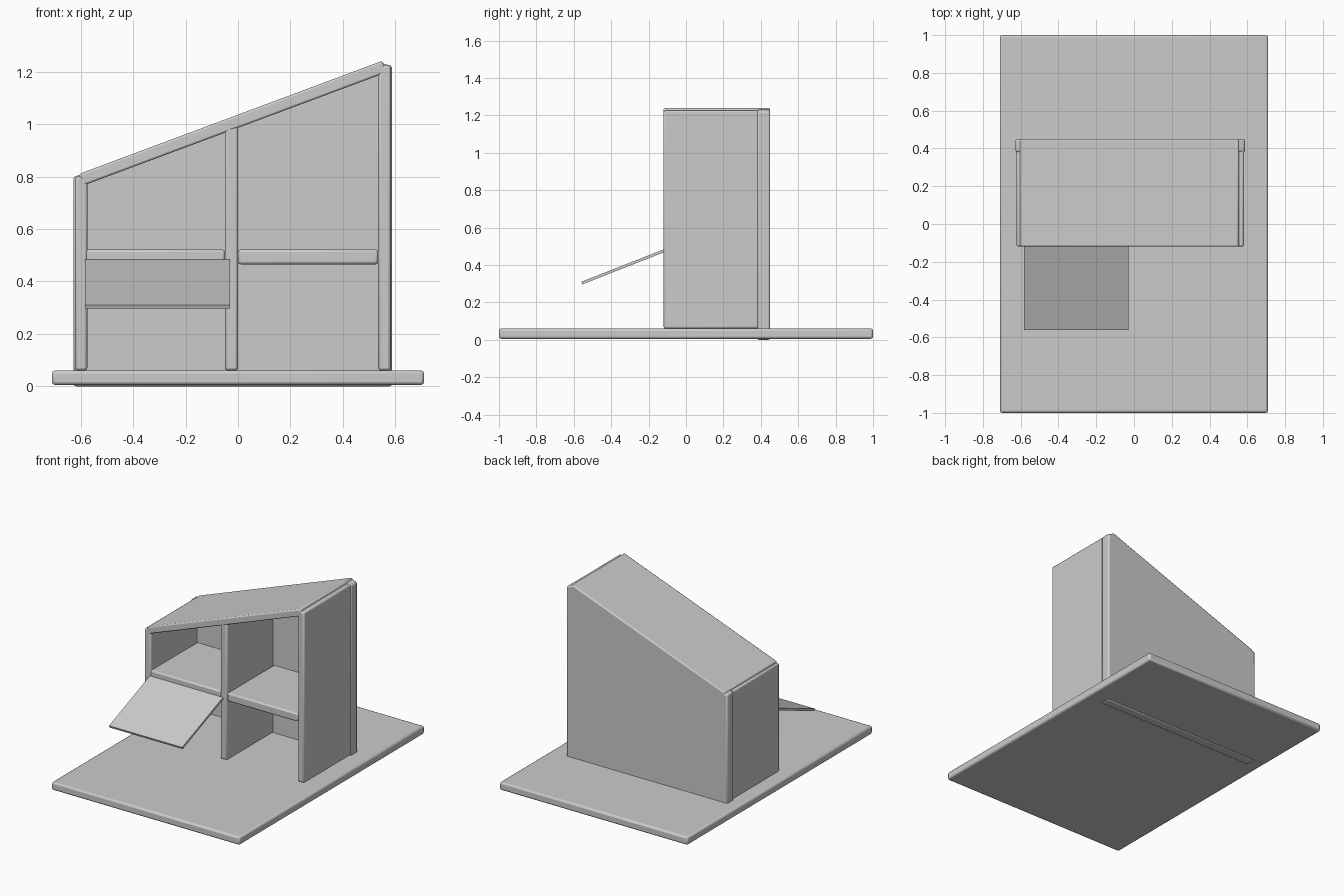
import bpy, bmesh, math

if "Cube" in bpy.data.objects:
    bpy.data.objects.remove(bpy.data.objects["Cube"])

SLOPE = 0.373          # roof rise per unit x
RIDGE = 1.036          # roof top height at x = 0
FRONT, BACK = -0.12, 0.45


def finish(name, bm, bevel):
    bmesh.ops.recalc_face_normals(bm, faces=bm.faces)
    mesh = bpy.data.meshes.new(name)
    bm.to_mesh(mesh)
    bm.free()
    ob = bpy.data.objects.new(name, mesh)
    bpy.context.collection.objects.link(ob)
    if bevel:
        mod = ob.modifiers.new("Bevel", 'BEVEL')
        mod.width = bevel
        mod.segments = 2
    bpy.ops.object.select_all(action='DESELECT')
    ob.select_set(True)
    bpy.context.view_layer.objects.active = ob
    bpy.ops.object.shade_smooth_by_angle(angle=math.radians(30))
    return ob


def prism(name, points, axis, start, end, bevel=0.01):
    """Extrude an outline along x (points are y, z) or y (points are x, z)."""
    bm = bmesh.new()
    place = (lambda t, a, b: (t, a, b)) if axis == 'x' else (lambda t, a, b: (a, t, b))
    face = bm.faces.new([bm.verts.new(place(start, a, b)) for a, b in points])
    ext = bmesh.ops.extrude_face_region(bm, geom=[face])
    move = (end - start, 0, 0) if axis == 'x' else (0, end - start, 0)
    verts = [g for g in ext['geom'] if isinstance(g, bmesh.types.BMVert)]
    bmesh.ops.translate(bm, verts=verts, vec=move)
    return finish(name, bm, bevel)


def box(name, x, y, z, bevel=0.01):
    outline = [(x[0], z[0]), (x[1], z[0]), (x[1], z[1]), (x[0], z[1])]
    return prism(name, outline, 'y', y[0], y[1], bevel)


def slab(a, b, thick):
    """Four corners of a tilted board with top edge a-b."""
    dx, dz = b[0] - a[0], b[1] - a[1]
    k = thick / math.hypot(dx, dz)
    off = (dz * k, -dx * k)
    return [a, b, (b[0] + off[0], b[1] + off[1]), (a[0] + off[0], a[1] + off[1])]


# Ground board
box("base_board", (-0.71, 0.71), (-1, 1), (0.005, 0.06), 0.012)

# Upright walls
for name, x0, x1, top in (("left_wall", -0.622, -0.575, 0.80),
                          ("middle_wall", -0.05, 0.0, 0.99),
                          ("right_wall", 0.535, 0.583, 1.225)):
    box(name, (x0, x1), (FRONT, BACK - 0.01), (0.06, top))

# Back panel with sloped top, set down into the base
roof_z = lambda x: RIDGE + SLOPE * x - 0.006
prism("back_panel", [(-0.628, 0), (0.588, 0), (0.588, 1.222), (0.545, roof_z(0.545)),
                     (-0.60, roof_z(-0.60)), (-0.628, 0.80)], 'y', 0.38, BACK)

# Sloped roof
ends = [(x, RIDGE + SLOPE * x) for x in (-0.607, 0.55)]
prism("roof", slab(*ends, 0.047), 'y', FRONT, BACK, 0.008)

# Shelves
box("left_shelf", (-0.58, -0.05), (FRONT, 0.40), (0.465, 0.522))
box("right_shelf", (0.0, 0.535), (FRONT, 0.40), (0.465, 0.522))

# Open hinged flap
prism("hinged_flap", slab((-0.56, 0.31), (-0.12, 0.483), 0.015), 'x', -0.583, -0.03, 0)
